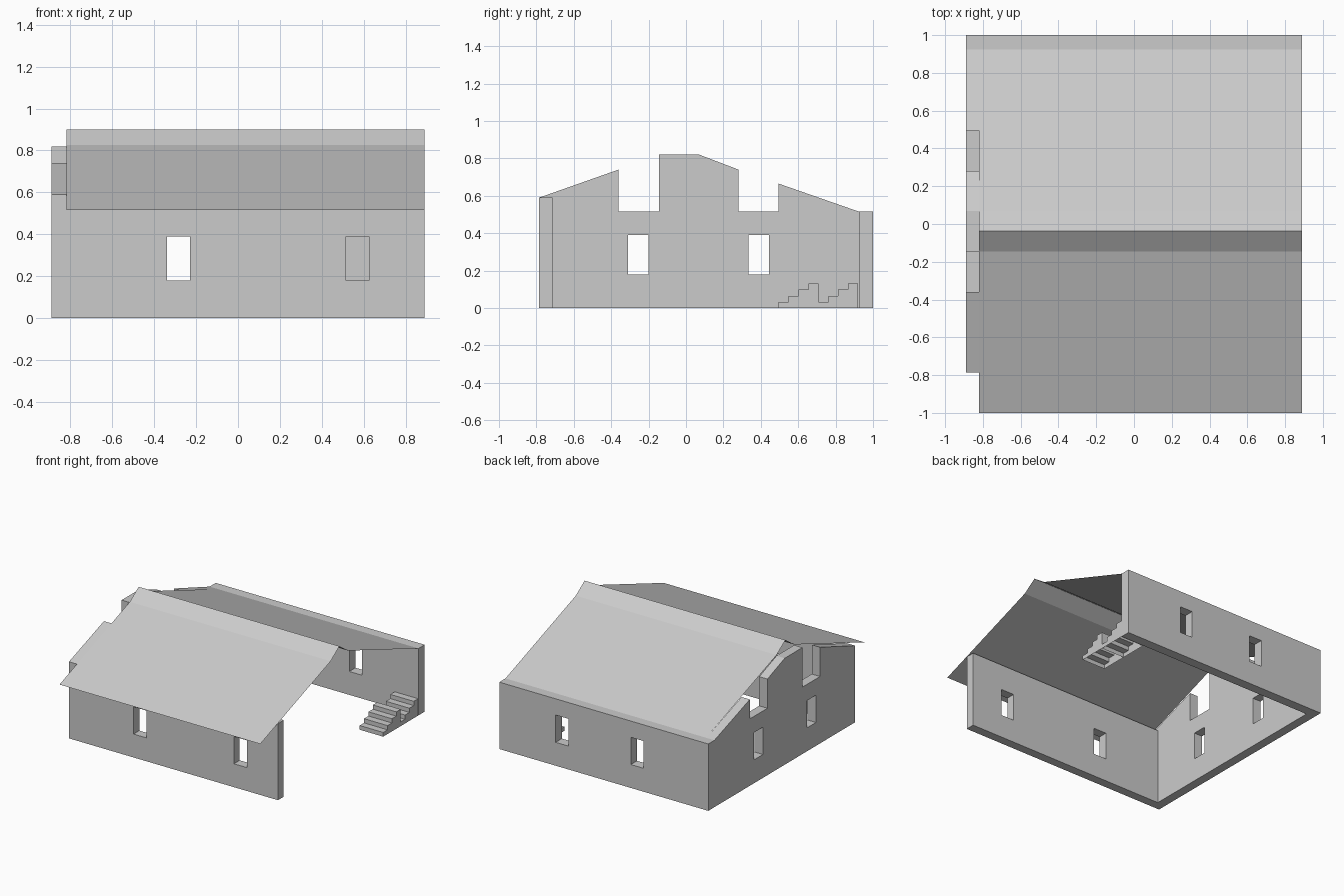
import bpy, bmesh
from mathutils import Vector

if "Cube" in bpy.data.objects:
    bpy.data.objects.remove(bpy.data.objects["Cube"])

X0, X1 = -0.89, 0.89      # outer wall extents
XI = -0.82                # inner face of the gable wall
Z_EAVE = 0.515


def finish(name, bm):
    me = bpy.data.meshes.new(name)
    bm.to_mesh(me)
    bm.free()
    ob = bpy.data.objects.new(name, me)
    bpy.context.collection.objects.link(ob)
    return ob


def prism(name, profile, x0, x1):
    """Solid made by sweeping a (y, z) profile along x."""
    bm = bmesh.new()
    face = bm.faces.new([bm.verts.new((x0, y, z)) for y, z in profile])
    ext = bmesh.ops.extrude_face_region(bm, geom=[face])["geom"]
    moved = [v for v in ext if isinstance(v, bmesh.types.BMVert)]
    bmesh.ops.translate(bm, verts=moved, vec=Vector((x1 - x0, 0, 0)))
    bmesh.ops.recalc_face_normals(bm, faces=bm.faces)
    return finish(name, bm)


def box(name, x, y, z):
    return prism(name, [(y[0], z[0]), (y[1], z[0]), (y[1], z[1]), (y[0], z[1])], *x)


def cut_window(wall, x, y):
    cutter = box("window_cutter", x, y, (0.18, 0.39))
    cutter.hide_render = True
    mod = wall.modifiers.new("window", 'BOOLEAN')
    mod.operation, mod.solver, mod.object = 'DIFFERENCE', 'EXACT', cutter
    bpy.context.view_layer.objects.active = wall
    bpy.ops.object.modifier_apply(modifier=mod.name)
    bpy.data.objects.remove(cutter)


# Gable wall with two notches in its sloping top
gable = prism("gable_wall", [
    (-0.785, 0), (1.0, 0), (1.0, Z_EAVE), (0.925, Z_EAVE), (0.495, 0.665),
    (0.495, Z_EAVE), (0.28, Z_EAVE), (0.28, 0.74), (0.07, 0.82), (-0.145, 0.82),
    (-0.145, Z_EAVE), (-0.36, Z_EAVE), (-0.36, 0.74), (-0.785, 0.59)], X0, XI)
for y in (-0.31, 0.335):
    cut_window(gable, (X0 - 0.1, XI + 0.1), (y, y + 0.11))

# Front and back walls
front = box("front_wall", (XI, X1), (-0.785, -0.715), (0, 0.59))
back = box("back_wall", (XI, X1), (0.925, 1.0), (0, Z_EAVE))
for x in (-0.34, 0.515):
    cut_window(front, (x, x + 0.11), (-0.9, -0.6))
for x in (-0.34, 0.30):
    cut_window(back, (x, x + 0.11), (0.8, 1.1))

# Thin roof sheet with a steeper ridge cap
bm = bmesh.new()
rows = [[bm.verts.new((x, y, z)) for x in (XI, X1)] for y, z in
        [(-1, Z_EAVE), (-0.145, 0.825), (-0.0375, 0.9), (0.07, 0.825), (0.925, Z_EAVE)]]
for a, b in zip(rows, rows[1:]):
    bm.faces.new((a[0], a[1], b[1], b[0]))
finish("roof", bm)

# Two short flights of steps, open underneath
STEP, RISE = 0.0532, 0.0325
for n, y0 in enumerate((0.495, 0.7075)):
    profile = [(y0, 0)]
    for i in range(4):
        profile += [(y0 + i * STEP, (i + 1) * RISE), (y0 + (i + 1) * STEP, (i + 1) * RISE)]
    profile.append((y0 + 4 * STEP, 0))
    stair = prism(f"stair_flight_{n + 1}", profile, 0.69, X1)
    bm = bmesh.new()
    bm.from_mesh(stair.data)
    under = [f for f in bm.faces if f.normal.z < -0.9]
    bmesh.ops.delete(bm, geom=under, context='FACES')
    bm.to_mesh(stair.data)
    bm.free()
